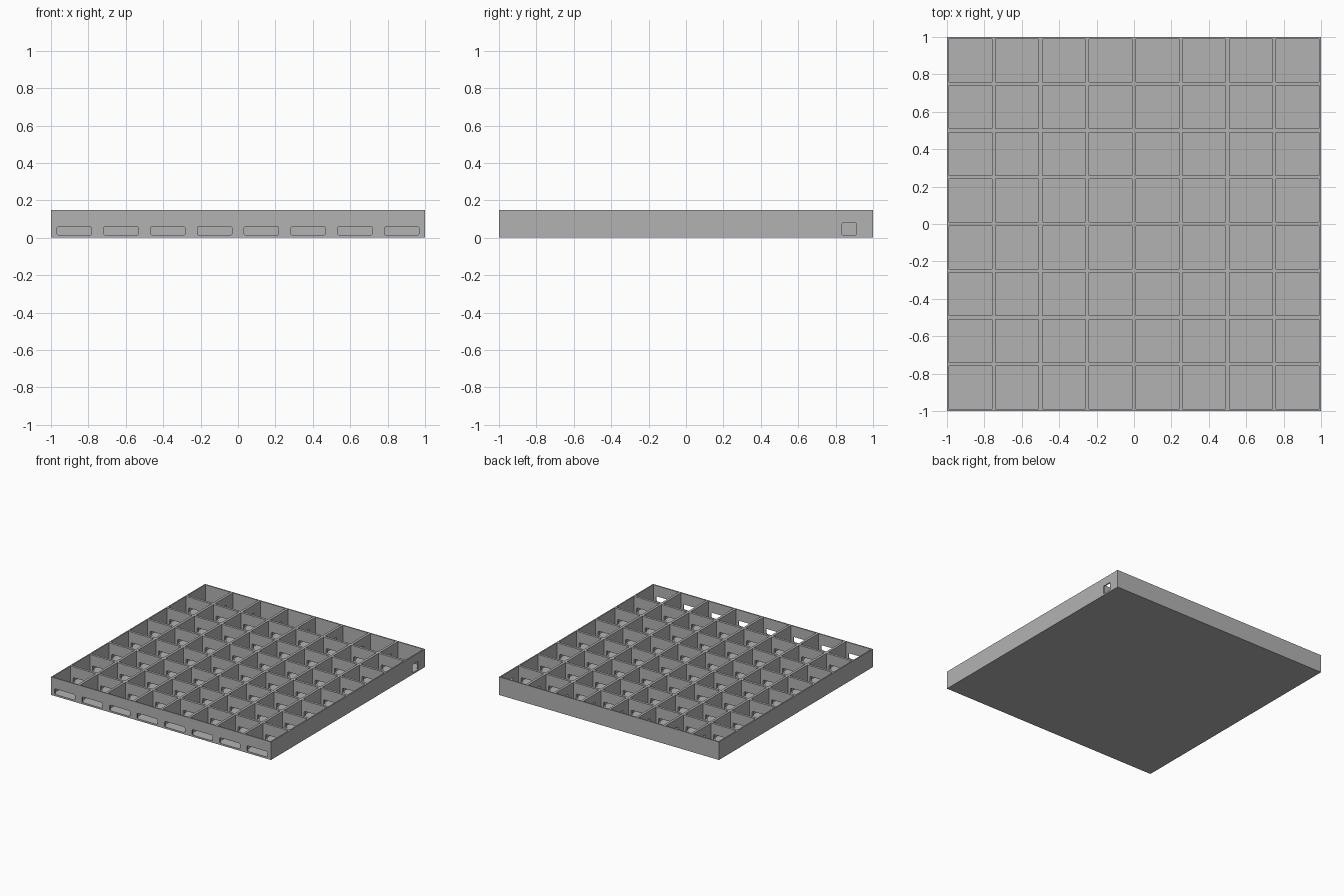
import bpy
import bmesh
from mathutils import Matrix, Vector

cube = bpy.data.objects.get("Cube")
if cube:
    bpy.data.objects.remove(cube, do_unlink=True)

CELLS = 8
PITCH = 2 / CELLS
HEIGHT = 0.148
WALL = 0.02          # inner walls; the rim and floor are half of this
FLOOR = WALL / 2
centres = [-1 + PITCH * (i + 0.5) for i in range(CELLS)]


def add_box(bm, low, high, round_axis=None, radius=0.0):
    """Box between two corners, with the edges along one axis rounded."""
    low, high = Vector(low), Vector(high)
    matrix = Matrix.Translation((low + high) / 2) @ Matrix.Diagonal((*(high - low), 1))
    verts = bmesh.ops.create_cube(bm, size=1, matrix=matrix)["verts"]
    if round_axis is not None:
        edges = {e for v in verts for e in v.link_edges}
        along = [e for e in edges
                 if abs((e.verts[0].co - e.verts[1].co).normalized()[round_axis]) > 0.9]
        bmesh.ops.bevel(bm, geom=along, offset=radius, segments=4,
                        profile=0.5, affect='EDGES')


def make_object(name, bm):
    mesh = bpy.data.meshes.new(name)
    bm.to_mesh(mesh)
    bm.free()
    obj = bpy.data.objects.new(name, mesh)
    bpy.context.collection.objects.link(obj)
    return obj


grey = bpy.data.materials.new("plain grey")
grey.use_nodes = True
grey.diffuse_color = (0.45, 0.45, 0.45, 1)
grey.node_tree.nodes["Principled BSDF"].inputs["Base Color"].default_value = grey.diffuse_color

# Solid slab that becomes the tray
bm = bmesh.new()
add_box(bm, (-1, -1, 0), (1, 1, HEIGHT))
tray = make_object("grid_tray", bm)
tray.data.materials.append(grey)

# Open square compartments
bm = bmesh.new()
half = (PITCH - WALL) / 2
for x in centres:
    for y in centres:
        add_box(bm, (x - half, y - half, FLOOR), (x + half, y + half, HEIGHT + 0.1))
pockets = make_object("compartment_cutter", bm)

# Flat slots running from the front through every cross wall but the back
bm = bmesh.new()
for x in centres:
    add_box(bm, (x - 0.0925, -1.1, 0.014), (x + 0.0925, 0.8, 0.06), 1, 0.01)
slots = make_object("slot_cutter", bm)

# Square cable passage along the back row, leaving through the left side
bm = bmesh.new()
add_box(bm, (-0.9, 0.835, 0.014), (1.1, 0.91, 0.08), 0, 0.005)
passage = make_object("cable_passage_cutter", bm)

cutters = [pockets, slots, passage]
for cutter in cutters:
    cutter.hide_render = True
    mod = tray.modifiers.new(cutter.name, 'BOOLEAN')
    mod.operation = 'DIFFERENCE'
    mod.solver = 'EXACT'
    mod.object = cutter

# Bake the cuts and drop the cutters
depsgraph = bpy.context.evaluated_depsgraph_get()
result = bpy.data.meshes.new_from_object(tray.evaluated_get(depsgraph))
tray.modifiers.clear()
tray.data = result
result.name = "grid_tray"
for cutter in cutters:
    bpy.data.objects.remove(cutter, do_unlink=True)
result.materials.clear()
result.materials.append(grey)
for poly in result.polygons:
    poly.material_index = 0
    poly.use_smooth = False
